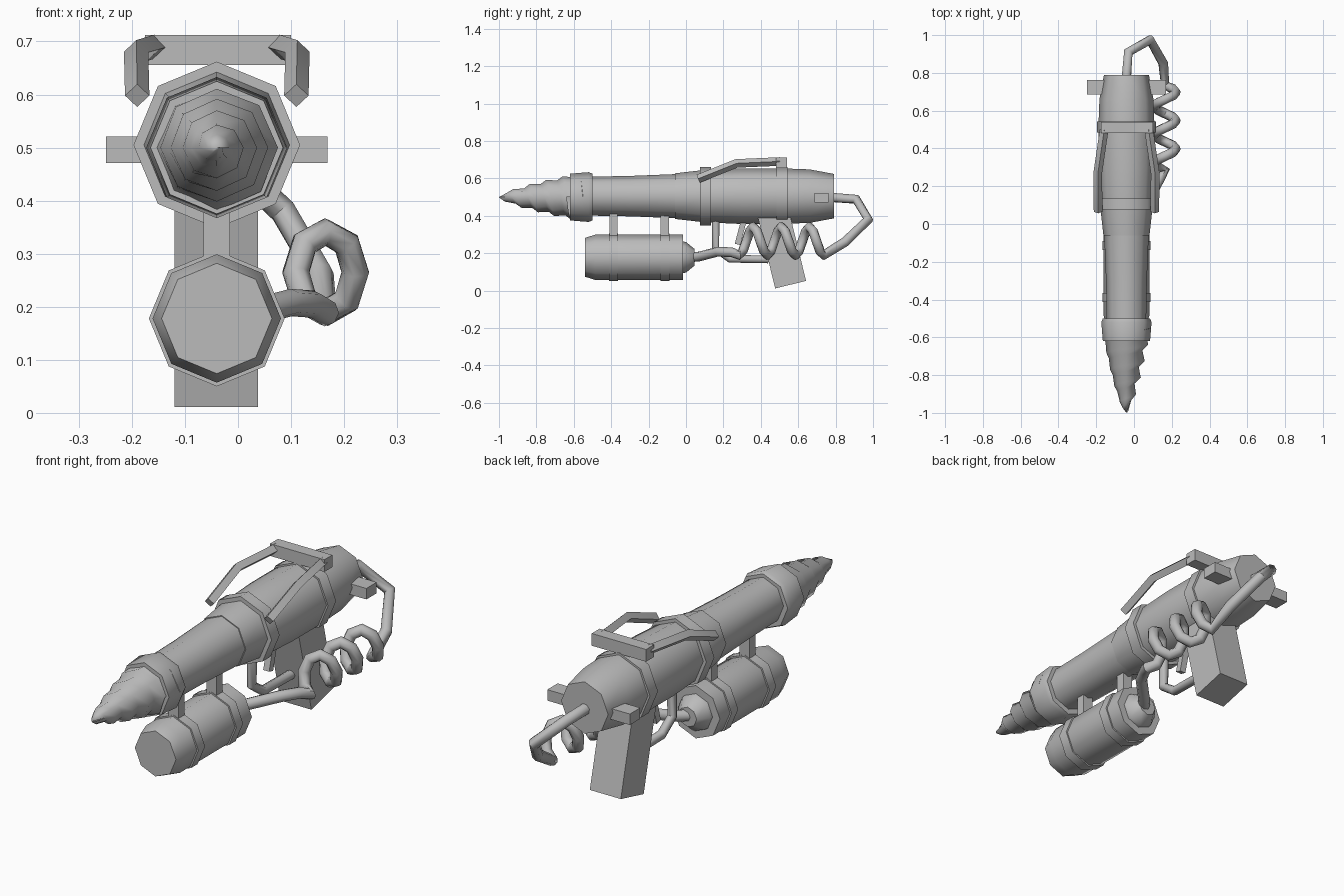
import bpy, bmesh, math
from mathutils import Vector, Matrix

if "Cube" in bpy.data.objects:
    bpy.data.objects.remove(bpy.data.objects["Cube"], do_unlink=True)

grey = bpy.data.materials.new("plain_grey")
grey.use_nodes = True
COLOR = (0.5, 0.5, 0.5, 1)
grey.diffuse_color = COLOR
grey.node_tree.nodes["Principled BSDF"].inputs["Base Color"].default_value = COLOR

CX = -0.04      # shared centre plane
BODY_Z = 0.505
TANK_Z = 0.178
SIDES = 8


def add_object(name, bm, angle=50):
    bmesh.ops.recalc_face_normals(bm, faces=bm.faces)
    mesh = bpy.data.meshes.new(name)
    bm.to_mesh(mesh)
    bm.free()
    mesh.materials.append(grey)
    obj = bpy.data.objects.new(name, mesh)
    bpy.context.collection.objects.link(obj)
    bpy.ops.object.select_all(action='DESELECT')
    obj.select_set(True)
    bpy.context.view_layer.objects.active = obj
    bpy.ops.object.shade_smooth_by_angle(angle=math.radians(angle))
    return obj


def on_ring(r, y, step, z):
    a = step * math.tau / SIDES
    return (CX + r * math.cos(a), y, z + r * math.sin(a))


def turned(name, profile, z):
    """Eight-sided solid along y from (y, radius) pairs."""
    bm = bmesh.new()
    rings = [[bm.verts.new(on_ring(r, y, i, z)) for i in range(SIDES)] for y, r in profile]
    for a, b in zip(rings, rings[1:]):
        for i in range(SIDES):
            j = (i + 1) % SIDES
            bm.faces.new((a[i], a[j], b[j], b[i]))
    bm.faces.new(rings[0])
    bm.faces.new(rings[-1])
    return add_object(name, bm)


def box(name, center, size, tilt=0):
    bm = bmesh.new()
    m = Matrix.Translation(center) @ Matrix.Rotation(tilt, 4, 'X') @ Matrix.Diagonal((*size, 1))
    bmesh.ops.create_cube(bm, size=1, matrix=m)
    return add_object(name, bm, 30)


def tube(name, points, radius, resolution=2):
    curve = bpy.data.curves.new(name, 'CURVE')
    curve.dimensions = '3D'
    curve.bevel_depth = radius
    curve.bevel_resolution = resolution
    curve.use_fill_caps = True
    spline = curve.splines.new('POLY')
    spline.points.add(len(points) - 1)
    for p, co in zip(spline.points, points):
        p.co = (*co, 1)
    temp = bpy.data.objects.new(name + "_path", curve)
    bpy.context.collection.objects.link(temp)
    bpy.context.view_layer.update()
    mesh = temp.evaluated_get(bpy.context.evaluated_depsgraph_get()).to_mesh()
    bm = bmesh.new()
    bm.from_mesh(mesh)
    temp.to_mesh_clear()
    bpy.data.objects.remove(temp, do_unlink=True)
    bmesh.ops.remove_doubles(bm, verts=bm.verts, dist=0.0005)
    return add_object(name, bm, 50)


# Main body and barrel
turned("body", [(-0.06, 0.122), (0.1, 0.14), (0.3, 0.149), (0.5, 0.149),
                (0.66, 0.143), (0.79, 0.119)], BODY_Z)
turned("barrel", [(-0.52, 0.104), (-0.3, 0.108), (-0.05, 0.118)], BODY_Z)
for name, y in (("front_body_band", 0.105), ("rear_body_band", 0.513)):
    turned(name, [(y - 0.029, 0.157), (y + 0.029, 0.157)], BODY_Z)

# Spiral drill tip: a ridge helix and a groove helix stitched together
turned("drill_collar", [(-0.5, 0.125), (-0.52, 0.133), (-0.62, 0.125)], BODY_Z - 0.005)
bm = bmesh.new()
TURNS, PITCH = 5, 0.088
ridge, groove = [], []
for k in range(TURNS * SIDES + 1):
    y = -0.55 - PITCH * k / SIDES
    depth = 0.016 + 0.009 * math.cos(k * math.tau / SIDES)
    for row, dy, cut in ((ridge, 0, 0), (groove, -0.03, depth)):
        t = min(max((y + dy + 0.997) / 0.447, 0), 1)
        r = max(0.132 * t ** 0.62 - cut * min(1, t * 4), 0.004)
        row.append(bm.verts.new(on_ring(r, max(y + dy, -0.997), k, BODY_Z - 0.005)))
for k in range(TURNS * SIDES):
    bm.faces.new((ridge[k], ridge[k + 1], groove[k + 1], groove[k]))
    if k + SIDES < TURNS * SIDES:
        bm.faces.new((groove[k], groove[k + 1], ridge[k + 1 + SIDES], ridge[k + SIDES]))
tip = bm.verts.new((CX, -1, BODY_Z - 0.005))
for k in range((TURNS - 1) * SIDES, TURNS * SIDES):
    bm.faces.new((groove[k], groove[k + 1], tip))
add_object("drill_tip", bm, 60)

# Fuel tank with straps and hangers
turned("tank", [(-0.54, 0.104), (-0.485, 0.121), (-0.015, 0.121)], TANK_Z)
turned("tank_neck", [(-0.02, 0.085), (0.0, 0.082), (0.045, 0.045)], TANK_Z)
for name, y in (("front", -0.388), ("rear", -0.113)):
    turned(name + "_tank_strap", [(y - 0.024, 0.128), (y + 0.024, 0.128)], TANK_Z)
    box(name + "_tank_hanger", (CX, y, 0.345), (0.05, 0.044, 0.13))

# Grip, cross bar and rear sight bar
box("grip", (CX - 0.001, 0.512, 0.226), (0.157, 0.17, 0.4), math.radians(13.7))
box("cross_bar", (CX, 0.724, 0.496), (0.418, 0.075, 0.05))
box("carry_bar", (CX + 0.002, 0.511, 0.684), (0.275, 0.057, 0.056))

# Carry rods, mirrored about the centre plane
for name, side in (("left_carry_rod", 1), ("right_carry_rod", -1)):
    path = [(0.15, 0.065, 0.598), (0.152, 0.27, 0.68), (0.118, 0.5, 0.69)]
    tube(name, [(CX + side * x, y, z) for x, y, z in path], 0.023, 0)

# Trigger and guard
tube("trigger_guard", [(CX, 0.16, 0.38), (CX, 0.157, 0.225), (CX, 0.235, 0.17),
                       (CX, 0.44, 0.167)], 0.021)
box("trigger", (CX, 0.292, 0.31), (0.03, 0.03, 0.13), math.radians(-15))

# Coiled hose from the tank neck to the back of the body
hose = [(CX, 0.02, 0.178), (0.0, 0.07, 0.182), (0.1, 0.17, 0.208), (0.14, 0.245, 0.205)]
for k in range(3 * SIDES + 1):
    a = -math.pi + k * math.tau / SIDES
    hose.append((0.165 + 0.056 * math.sin(a), 0.285 + 0.15 * k / SIDES,
                 0.265 + 0.076 * math.cos(a)))
hose += [(0.155, 0.85, 0.26), (0.085, 0.975, 0.38), (-0.03, 0.91, 0.488), (CX, 0.78, 0.498)]
tube("hose", hose, 0.026)
